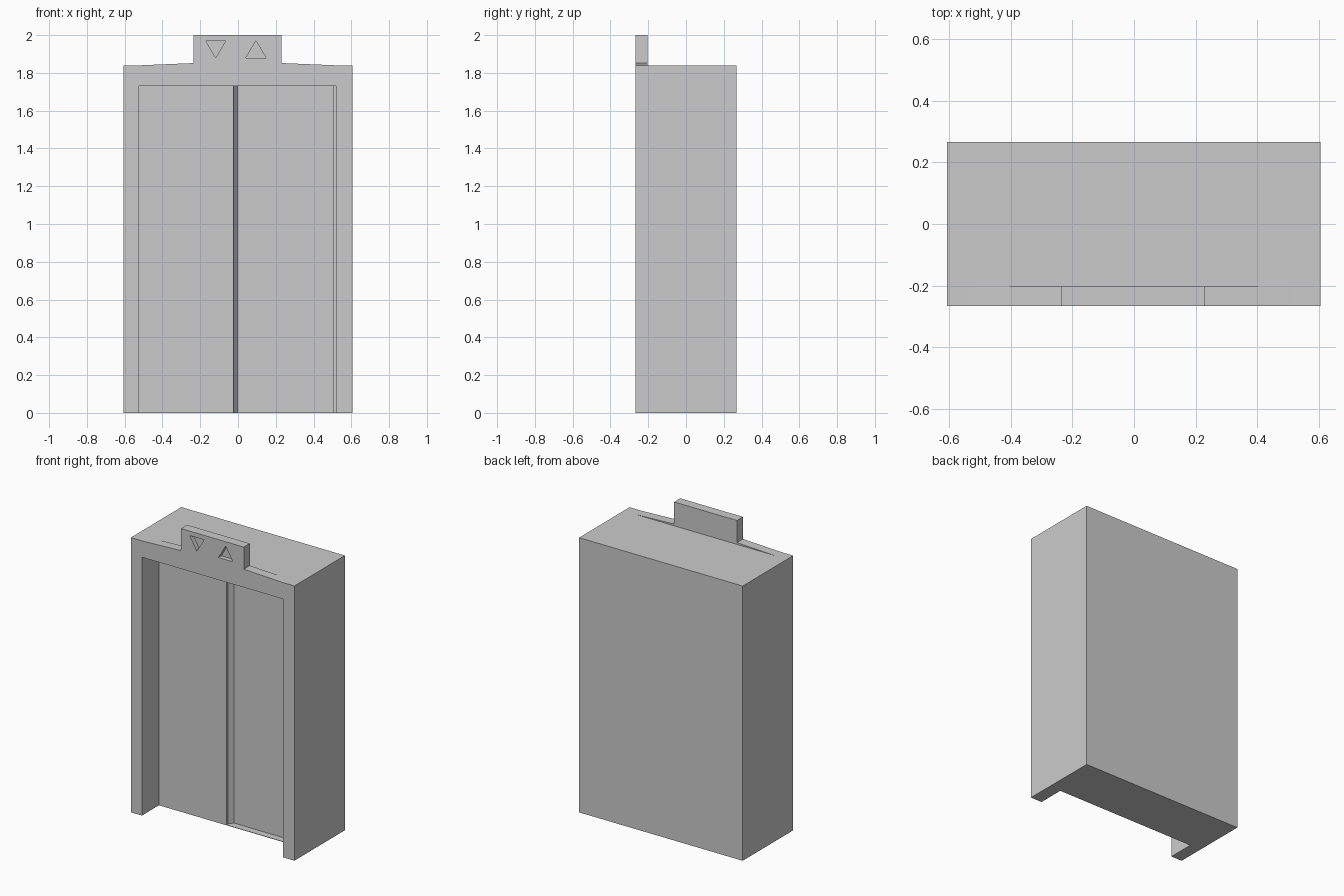
import bpy, bmesh
from mathutils import Vector

if "Cube" in bpy.data.objects:
    bpy.data.objects.remove(bpy.data.objects["Cube"])


def prism(name, base, sweep):
    """Extrude a flat outline of 3D points along a vector."""
    bm = bmesh.new()
    face = bm.faces.new([bm.verts.new(p) for p in base])
    ret = bmesh.ops.extrude_face_region(bm, geom=[face], use_keep_orig=True)
    moved = [g for g in ret["geom"] if isinstance(g, bmesh.types.BMVert)]
    bmesh.ops.translate(bm, vec=Vector(sweep), verts=moved)
    bmesh.ops.recalc_face_normals(bm, faces=bm.faces)
    mesh = bpy.data.meshes.new(name)
    bm.to_mesh(mesh)
    bm.free()
    obj = bpy.data.objects.new(name, mesh)
    bpy.context.collection.objects.link(obj)
    return obj


def plan(name, pts, z0, z1):
    return prism(name, [(x, y, z0) for x, y in pts], (0, 0, z1 - z0))


def front(name, pts, y0, y1):
    return prism(name, [(x, y0, z) for x, z in pts], (0, y1 - y0, 0))


def rect(x0, x1, y0, y1):
    return [(x0, y0), (x1, y0), (x1, y1), (x0, y1)]


def cut(target, cutter):
    mod = target.modifiers.new("cut", 'BOOLEAN')
    mod.operation = 'DIFFERENCE'
    mod.solver = 'EXACT'
    mod.object = cutter
    cutter.hide_render = True
    bpy.context.view_layer.objects.active = target
    bpy.ops.object.modifier_apply(modifier=mod.name)
    bpy.data.objects.remove(cutter)


FRONT, DOOR, DEEP = -0.267, -0.087, -0.04

# Lift housing with door recess, open at the floor
housing = plan("lift_housing", rect(-0.607, 0.605, FRONT, 0.267), 0, 1.84)
cut(housing, plan("doorway_cutter", rect(-0.525, 0.52, -0.4, DOOR), -0.1, 1.73))

# Right door sits further back, with slightly stepped edges
right_door = [(-0.025, -0.15), (-0.025, -0.07), (-0.003, DEEP),
              (0.505, DEEP), (0.505, -0.07), (0.52, -0.07), (0.52, -0.15)]
cut(housing, plan("right_door_cutter", right_door, 0.003, 1.73))

# Indicator sign with shallow sloping shoulders
sign_profile = [(-0.52, 1.84), (0.52, 1.84), (0.23, 1.852), (0.23, 2.0),
                (-0.235, 2.0), (-0.235, 1.852)]
sign = front("indicator_sign", sign_profile, FRONT, -0.203)

# Recessed down and up arrows
for cx, base, tip in ((-0.118, 1.97, 1.88), (0.095, 1.88, 1.97)):
    arrow = [(cx - 0.053, base), (cx + 0.053, base), (cx, tip)]
    cut(sign, front("arrow_cutter", arrow, -0.4, FRONT + 0.03))
